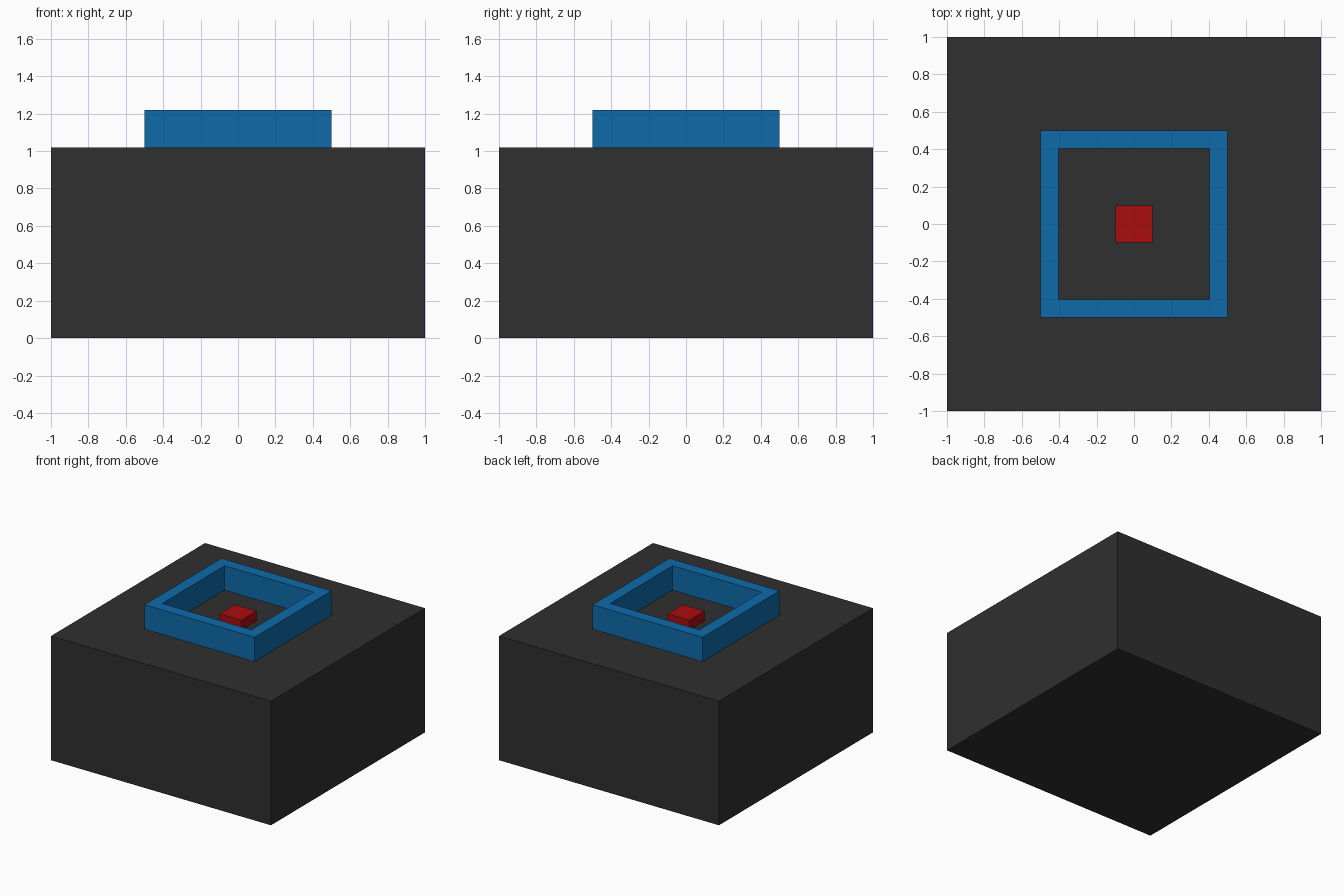
import bpy, bmesh

if "Cube" in bpy.data.objects:
    bpy.data.objects.remove(bpy.data.objects["Cube"])

def material(name, rgb):
    m = bpy.data.materials.new(name)
    m.diffuse_color = (*rgb, 1.0)
    m.use_nodes = True
    m.node_tree.nodes["Principled BSDF"].inputs["Base Color"].default_value = m.diffuse_color
    return m

DARK = material("dark grey", (0.029, 0.029, 0.029))
BLUE = material("blue", (0.004, 0.145, 0.402))
RED = material("red", (0.402, 0.004, 0.004))

BASE_TOP = 1.02

def block(name, half, z0, z1, mat, hole=None):
    """Square block, optionally with a square hole straight through."""
    bm = bmesh.new()
    corners = [(-1, -1), (1, -1), (1, 1), (-1, 1)]

    def loop(h, z):
        return [bm.verts.new((x * h, y * h, z)) for x, y in corners]

    lo, hi = loop(half, z0), loop(half, z1)
    if hole:
        in_lo, in_hi = loop(hole, z0), loop(hole, z1)
        rings = [(lo, hi), (hi, in_hi), (in_hi, in_lo), (in_lo, lo)]
    else:
        rings = [(lo, hi)]
        bm.faces.new(lo)
        bm.faces.new(hi)
    for a, b in rings:
        for i in range(4):
            j = (i + 1) % 4
            bm.faces.new((a[i], a[j], b[j], b[i]))
    bmesh.ops.recalc_face_normals(bm, faces=bm.faces)
    me = bpy.data.meshes.new(name)
    bm.to_mesh(me)
    bm.free()
    me.materials.append(mat)
    ob = bpy.data.objects.new(name, me)
    bpy.context.collection.objects.link(ob)
    return ob

# Large body
block("base", 1.0, 0.0, BASE_TOP, DARK)
# Raised square frame
block("frame", 0.5, BASE_TOP, 1.22, BLUE, hole=0.405)
# Small button in the middle
block("button", 0.1, BASE_TOP, BASE_TOP + 0.08, RED)
